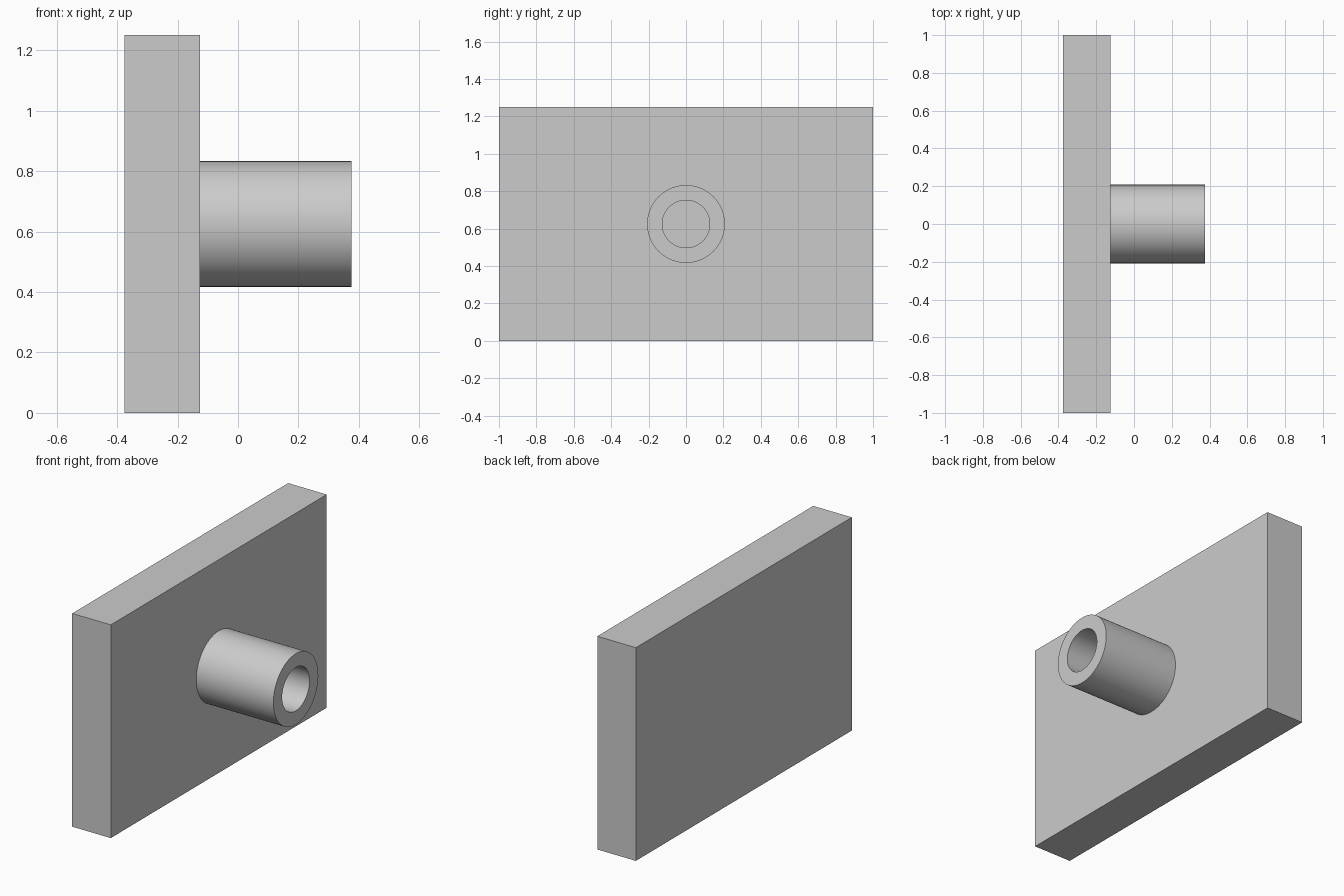
import bpy
import bmesh
import math
from mathutils import Matrix, Vector

cube = bpy.data.objects.get("Cube")
if cube:
    bpy.data.objects.remove(cube, do_unlink=True)

# Single plain grey material
GREY = (0.6, 0.6, 0.6, 1.0)
grey = bpy.data.materials.new("plain_grey")
grey.use_nodes = True
grey.diffuse_color = GREY
grey.node_tree.nodes["Principled BSDF"].inputs["Base Color"].default_value = GREY

THICKNESS, WIDTH, HEIGHT = 0.25, 2.0, 1.25
PLATE_BACK = -0.375
PLATE_FACE = PLATE_BACK + THICKNESS
TUBE_END = 0.375
OUTER, INNER = 0.208, 0.127
SEGMENTS = 96


def add_object(name, bm):
    bmesh.ops.recalc_face_normals(bm, faces=bm.faces[:])
    mesh = bpy.data.meshes.new(name)
    bm.to_mesh(mesh)
    bm.free()
    mesh.materials.append(grey)
    obj = bpy.data.objects.new(name, mesh)
    bpy.context.collection.objects.link(obj)
    return obj


# Upright rectangular plate
bm = bmesh.new()
centre = Vector(((PLATE_BACK + PLATE_FACE) / 2, 0, HEIGHT / 2))
bmesh.ops.create_cube(
    bm, size=1,
    matrix=Matrix.Translation(centre) @ Matrix.Diagonal((THICKNESS, WIDTH, HEIGHT, 1)))
add_object("mounting_plate", bm)

# Hollow tube: wall section spun around the x axis, seated just inside the plate
bm = bmesh.new()
seat = PLATE_FACE - 0.005
axis_z = HEIGHT / 2
section = [(seat, OUTER), (TUBE_END, OUTER), (TUBE_END, INNER), (seat, INNER)]
verts = [bm.verts.new((x, 0, axis_z + r)) for x, r in section]
edges = [bm.edges.new((verts[i], verts[(i + 1) % 4])) for i in range(4)]
bmesh.ops.spin(bm, geom=verts + edges, cent=(0, 0, axis_z), axis=(1, 0, 0),
               angle=math.tau, steps=SEGMENTS, use_duplicate=False)
bmesh.ops.remove_doubles(bm, verts=bm.verts[:], dist=0.0001)
tube = add_object("hollow_tube", bm)

# Smooth round walls with crisp rims
bpy.ops.object.select_all(action='DESELECT')
tube.select_set(True)
bpy.context.view_layer.objects.active = tube
bpy.ops.object.shade_smooth_by_angle(angle=math.radians(30))
